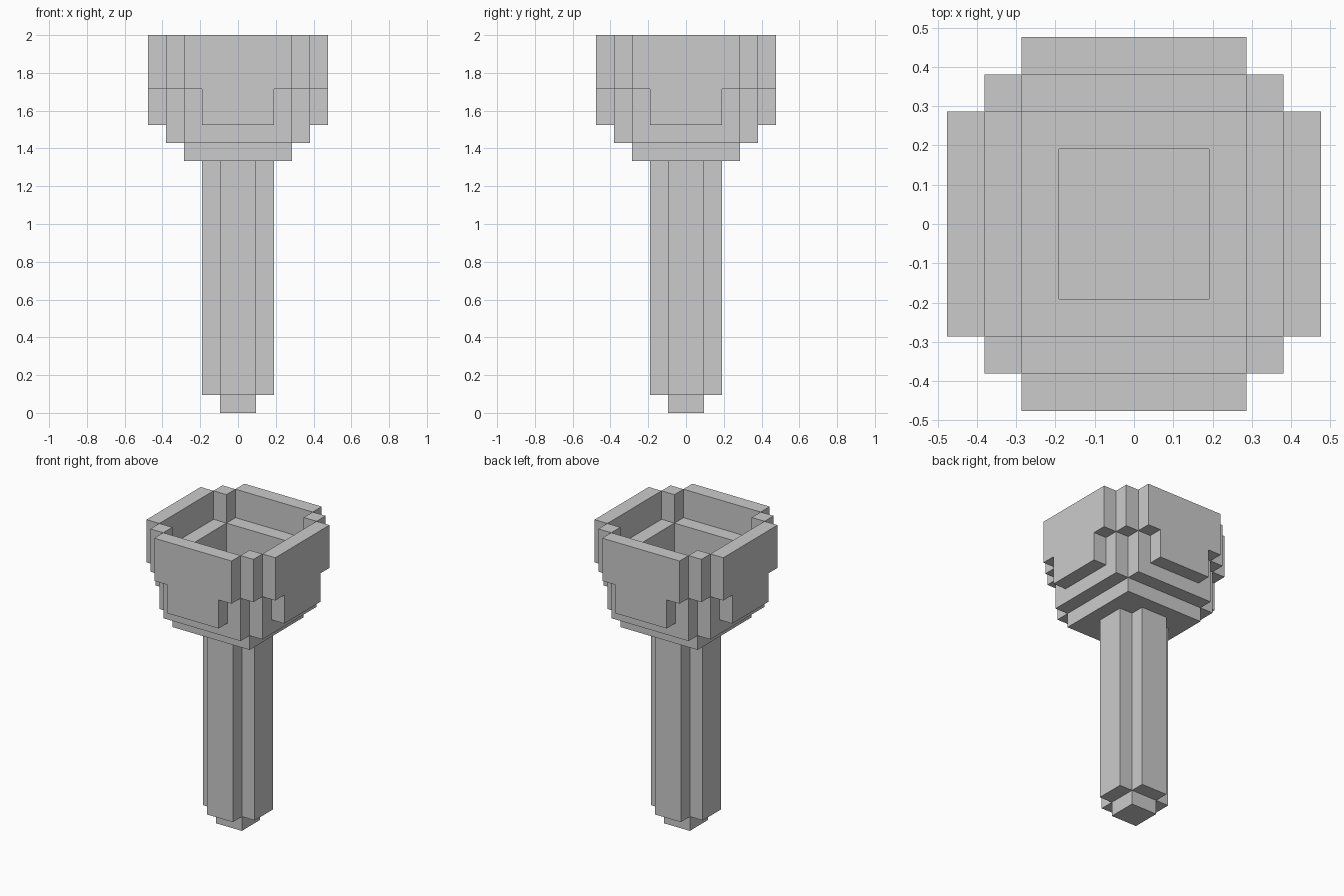
import bpy, bmesh, math
from mathutils import Vector

if "Cube" in bpy.data.objects:
    bpy.data.objects.remove(bpy.data.objects["Cube"])

U = 2 / 21  # the model is a block grid, 21 blocks tall


def plus(a, b):
    """Cross-section made of an a x b and a b x a rectangle (half sizes in blocks)."""
    return [(a, b), (b, a)]


# Each layer: (bottom, top, outer rectangles, hollow rectangles)
HANDLE = [
    (0, 1, [(1, 1)], []),
    (1, 14, plus(2, 1), []),
]
BOWL = [
    (14, 15, [(3, 3)], []),                                # base plate
    (15, 16, plus(4, 3), [(2, 2)]),                        # floor with pit
    (16, 18, plus(4, 3) + plus(5, 2), [(3, 3)]),           # lower wall
    (18, 19, plus(5, 3) + [(4, 4)], [(3, 3)]),             # ledge
    (19, 21, plus(5, 3) + [(4, 4)], plus(4, 3)),           # rim
]


def inside(rects, x, y):
    return any(abs(x) < a and abs(y) < b for a, b in rects)


def solid(layers, c):
    return any(z0 < c.z < z1 and inside(outer, c.x, c.y) and not inside(hollow, c.x, c.y)
               for z0, z1, outer, hollow in layers)


def build(name, layers):
    bm = bmesh.new()
    axes = [Vector(v) for v in ((1, 0, 0), (0, 1, 0), (0, 0, 1))]
    for k in range(layers[0][0], layers[-1][1]):
        for i in range(-5, 5):
            for j in range(-5, 5):
                c = Vector((i + .5, j + .5, k + .5))
                if not solid(layers, c):
                    continue
                for n in range(3):
                    for s in (1, -1):
                        d = axes[n] * s
                        # keep only faces on the surface of the whole model
                        if solid(HANDLE + BOWL, c + d):
                            continue
                        p, q = axes[(n + 1) % 3] * s, axes[(n + 2) % 3]
                        corners = ((-1, -1), (1, -1), (1, 1), (-1, 1))
                        bm.faces.new([bm.verts.new((c + (d + p * a + q * b) / 2) * U)
                                      for a, b in corners])
    bmesh.ops.remove_doubles(bm, verts=bm.verts, dist=U / 100)
    # merge the flat block faces into large panels
    bmesh.ops.dissolve_limit(bm, angle_limit=math.radians(1),
                             verts=bm.verts, edges=bm.edges)
    mesh = bpy.data.meshes.new(name)
    bm.to_mesh(mesh)
    bm.free()
    bpy.context.collection.objects.link(bpy.data.objects.new(name, mesh))


build("handle", HANDLE)
build("bowl", BOWL)
